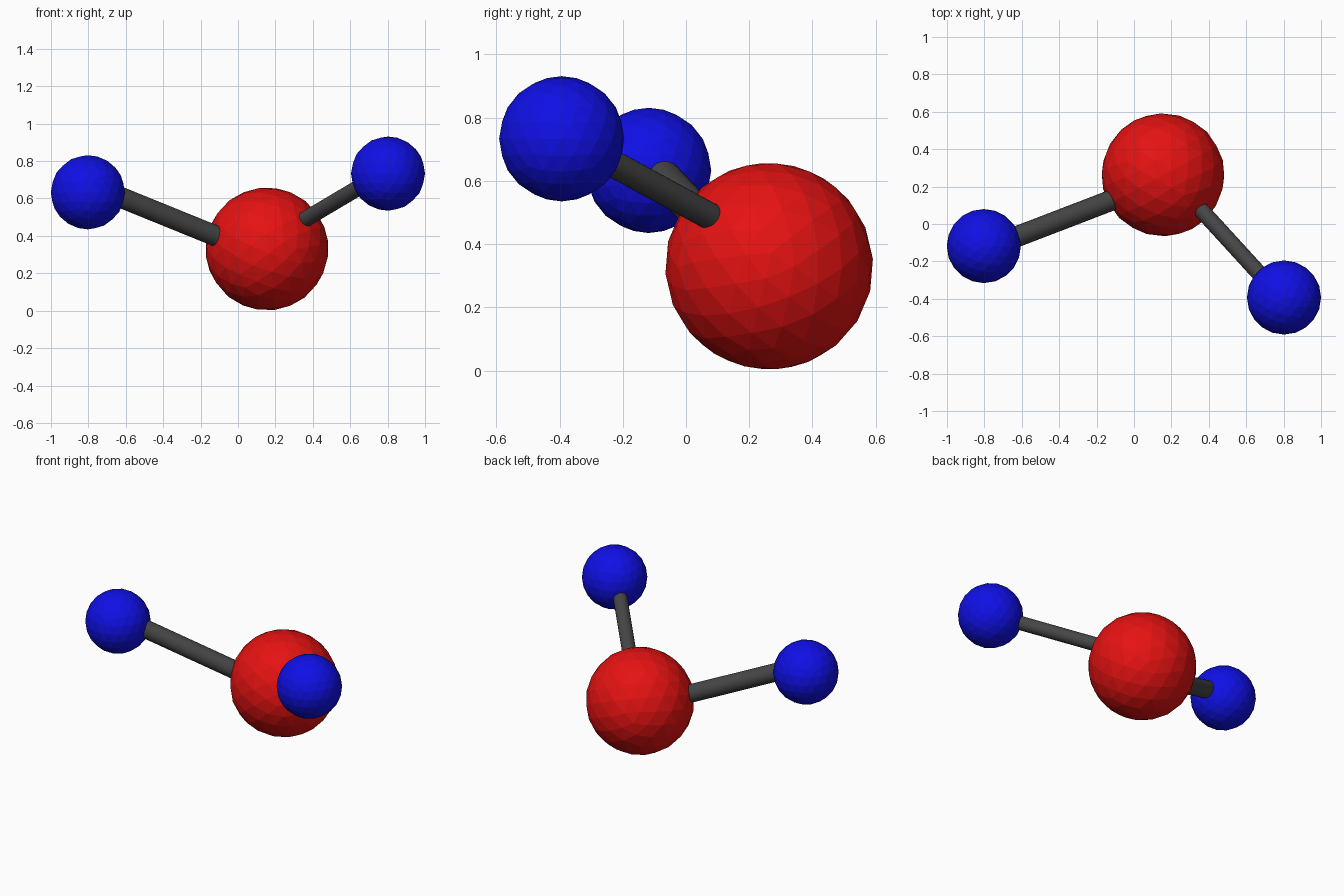
import bpy
from mathutils import Vector

cube = bpy.data.objects.get("Cube")
if cube:
    bpy.data.objects.remove(cube, do_unlink=True)


def make_material(name, rgb):
    mat = bpy.data.materials.new(name)
    mat.use_nodes = True
    color = (*rgb, 1.0)
    mat.diffuse_color = color
    mat.node_tree.nodes["Principled BSDF"].inputs["Base Color"].default_value = color
    return mat


red = make_material("red", (0.79, 0.006, 0.006))
blue = make_material("blue", (0.005, 0.005, 0.79))
grey = make_material("dark grey", (0.06, 0.06, 0.06))


def finish(name, mat):
    obj = bpy.context.object
    obj.name = name
    obj.data.materials.append(mat)
    return obj


def ball(name, center, radius, mat):
    bpy.ops.mesh.primitive_ico_sphere_add(subdivisions=3, radius=radius, location=center)
    return finish(name, mat)


def rod(name, start, end, radius, mat, overlap=0.1):
    # Extend both ends so they are buried in the balls
    start, end = Vector(start), Vector(end)
    axis = end - start
    bpy.ops.mesh.primitive_cylinder_add(
        vertices=24, radius=radius, depth=axis.length + 2 * overlap,
        location=(start + end) / 2,
        rotation=axis.to_track_quat('Z', 'Y').to_euler())
    finish(name, mat)
    bpy.ops.object.shade_smooth_by_angle()


# Large central ball, faceted
core = ball("center_ball", (0.155, 0.263, 0.33), 0.329, red)
core.rotation_euler = (0.4, 0.3, 0.2)

# Two small outer balls
ball("right_ball", (-0.803, -0.118, 0.633), 0.198, blue)
ball("left_ball", (0.802, -0.393, 0.733), 0.198, blue)

# Connecting rods
rod("right_rod", (-0.62, -0.065, 0.603), (-0.125, 0.125, 0.402), 0.056, grey)
rod("left_rod", (0.64, -0.232, 0.655), (0.36, 0.074, 0.489), 0.043, grey)
